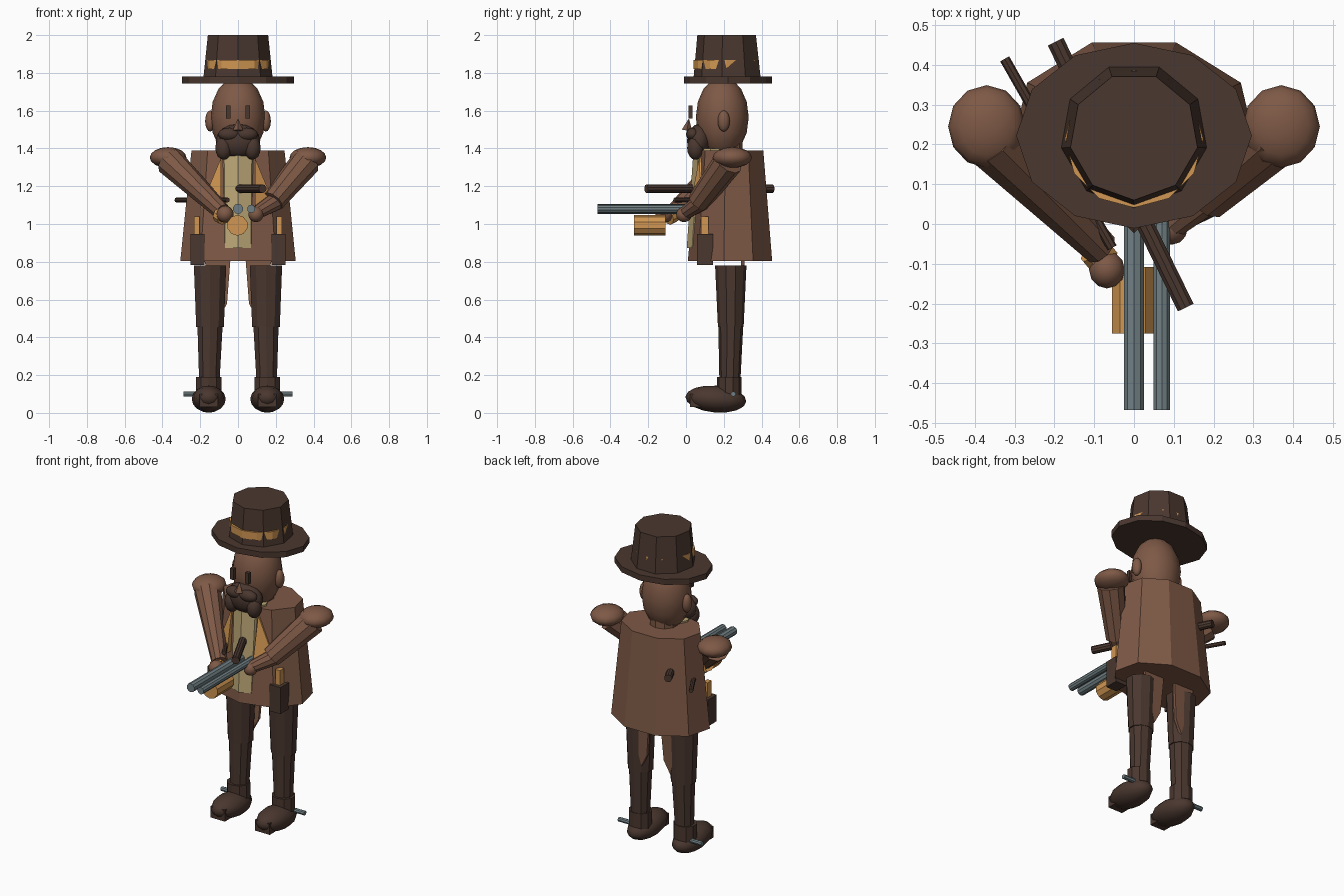
import bpy, bmesh, math
from mathutils import Vector, Matrix

if "Cube" in bpy.data.objects:
    bpy.data.objects.remove(bpy.data.objects["Cube"])


def colour(name, r, g, b):
    m = bpy.data.materials.new(name)
    lin = lambda c: ((c / 255 + 0.055) / 1.055) ** 2.4
    m.diffuse_color = (lin(r), lin(g), lin(b), 1)
    m.use_nodes = True
    m.node_tree.nodes["Principled BSDF"].inputs["Base Color"].default_value = m.diffuse_color
    return m


DARK = colour("dark brown", 74, 55, 47)
BROWN = colour("leather brown", 126, 89, 70)
GOLD = colour("golden tan", 208, 150, 82)
VEST = colour("pale khaki", 188, 167, 118)
STEEL = colour("steel grey", 112, 127, 131)


def finish(name, bm, mat, smooth=False):
    bmesh.ops.recalc_face_normals(bm, faces=bm.faces)
    for f in bm.faces:
        f.smooth = smooth
    me = bpy.data.meshes.new(name)
    bm.to_mesh(me)
    bm.free()
    me.materials.append(mat)
    ob = bpy.data.objects.new(name, me)
    bpy.context.collection.objects.link(ob)
    return ob


def loft(name, mat, n, rings):
    """Upright n-sided solid, one corner facing front; rings are (z, cy, rx, ry, cx)."""
    bm = bmesh.new()
    loops = []
    for z, cy, rx, ry, cx in rings:
        angles = [-math.pi / 2 + 2 * math.pi * i / n for i in range(n)]
        loops.append([bm.verts.new((cx + rx * math.cos(a), cy + ry * math.sin(a), z)) for a in angles])
    for lo, hi in zip(loops, loops[1:]):
        for i in range(n):
            bm.faces.new((lo[i], lo[(i + 1) % n], hi[(i + 1) % n], hi[i]))
    bm.faces.new(loops[0])
    bm.faces.new(loops[-1])
    return finish(name, bm, mat)


def rod(name, mat, p, q, r0, r1=None, n=10):
    p, q = Vector(p), Vector(q)
    d = q - p
    m = Matrix.Translation((p + q) / 2) @ d.to_track_quat('Z', 'Y').to_matrix().to_4x4()
    bm = bmesh.new()
    bmesh.ops.create_cone(bm, cap_ends=True, segments=n, radius1=r0,
                          radius2=r0 if r1 is None else r1, depth=d.length, matrix=m)
    return finish(name, bm, mat)


def ball(name, mat, c, r, tilt=0, n=12):
    bm = bmesh.new()
    m = Matrix.Translation(c) @ Matrix.Rotation(tilt, 4, 'X') @ Matrix.Diagonal((*r, 1))
    bmesh.ops.create_uvsphere(bm, u_segments=n, v_segments=8, radius=1, matrix=m)
    return finish(name, bm, mat, True)


def box(name, mat, c, size):
    bm = bmesh.new()
    bmesh.ops.create_cube(bm, size=1, matrix=Matrix.Translation(c) @ Matrix.Diagonal((*size, 1)))
    return finish(name, bm, mat)


def plate(name, mat, pts, thick):
    """Flat polygon given thickness towards the back."""
    bm = bmesh.new()
    f = bm.faces.new([bm.verts.new(p) for p in pts])
    ext = bmesh.ops.extrude_face_region(bm, geom=[f], use_keep_orig=True)
    bmesh.ops.translate(bm, vec=(0, thick, 0),
                        verts=[v for v in ext["geom"] if isinstance(v, bmesh.types.BMVert)])
    return finish(name, bm, mat)


# Hat
loft("hat_brim", DARK, 12, [(1.745, 0.222, 0.296, 0.233, 0), (1.78, 0.222, 0.296, 0.233, 0)])
loft("hat_crown", DARK, 9, [(1.775, 0.223, 0.186, 0.183, 0), (2.0, 0.22, 0.162, 0.16, 0)])
loft("hat_band", GOLD, 12, [(1.82, 0.214, 0.174, 0.173, 0), (1.868, 0.214, 0.174, 0.173, 0)])

# Head and face
ball("head", BROWN, (0, 0.192, 1.565), (0.145, 0.14, 0.215), n=16)
rod("neck", BROWN, (0, 0.215, 1.34), (0, 0.215, 1.43), 0.085)
rod("nose", BROWN, (0, 0.005, 1.495), (0, 0.015, 1.555), 0.028, 0.002, 4)
ball("beard", DARK, (0, 0.07, 1.44), (0.118, 0.065, 0.09))

# Coat and vest
loft("coat", BROWN, 9, [(0.805, 0.24, 0.31, 0.23, 0), (1.39, 0.24, 0.25, 0.18, 0)])
loft("vest", VEST, 8, [(0.872, 0.10, 0.097, 0.096, 0), (1.40, 0.13, 0.104, 0.09, 0)])

for s, side in ((-1, "left"), (1, "right")):
    # Face details
    ball(side + "_ear", BROWN, (s * 0.147, 0.2, 1.545), (0.027, 0.032, 0.056))
    box(side + "_eye", DARK, (s * 0.052, 0.024, 1.593), (0.024, 0.022, 0.07))
    ball(side + "_moustache_lobe", DARK, (s * 0.076, 0.05, 1.402), (0.044, 0.044, 0.062))
    ball(side + "_moustache", DARK, (s * 0.045, 0.035, 1.475), (0.06, 0.035, 0.035))
    # Lapel and coat tail
    plate(side + "_lapel", GOLD, [(s * 0.09, 0.07, 1.35), (s * 0.09, 0.02, 1.085), (s * 0.2, 0.08, 1.085)], 0.04)
    plate(side + "_coat_tail", BROWN, [(s * 0.04, 0.293, 0.815), (s * 0.18, 0.293, 0.815),
                                       (s * 0.1, 0.28, 0.5), (s * 0.058, 0.285, 0.58)], 0.018)
    # Shoulder
    ball(side + "_shoulder", BROWN, (s * 0.37, 0.245, 1.352), (0.097, 0.104, 0.055))
    # Holster and pistol grip
    box(side + "_holster", DARK, (s * 0.215, 0.1, 0.865), (0.075, 0.085, 0.165))
    box(side + "_pistol_grip", GOLD, (s * 0.218, 0.1, 0.985), (0.03, 0.04, 0.11))
    # Leg
    x = s * 0.148
    loft(side + "_thigh", DARK, 10, [(0.455, 0.237, 0.077, 0.068, x), (0.78, 0.237, 0.09, 0.083, x)])
    loft(side + "_shin", DARK, 10, [(0.15, 0.232, 0.056, 0.055, x - s * -0.004), (0.46, 0.237, 0.07, 0.066, x)])
    # Boot and spur
    x = s * 0.155
    loft(side + "_boot_cuff", DARK, 10, [(0.09, 0.228, 0.07, 0.065, x), (0.19, 0.228, 0.07, 0.065, x)])
    ball(side + "_boot", DARK, (x, 0.158, 0.073), (0.09, 0.162, 0.071), -0.08)
    box(side + "_boot_toe", DARK, (x, 0.06, 0.065), (0.1, 0.08, 0.07))
    rod(side + "_spur", STEEL, (s * 0.19, 0.25, 0.1), (s * 0.288, 0.25, 0.1), 0.014, n=8)

# Arms reaching in to the gun
rod("left_arm", BROWN, (-0.36, 0.215, 1.33), (-0.085, -0.06, 1.065), 0.078, 0.046)
rod("left_cuff", GOLD, (-0.1, -0.065, 1.05), (-0.075, -0.095, 1.035), 0.042)
ball("left_hand", BROWN, (-0.068, -0.115, 1.052), (0.045, 0.047, 0.045))
rod("right_arm", BROWN, (0.36, 0.225, 1.33), (0.185, 0.07, 1.12), 0.08, 0.062)
rod("right_forearm", BROWN, (0.2, 0.085, 1.12), (0.1, 0.0, 1.06), 0.05, 0.036)
ball("right_hand", BROWN, (0.095, -0.01, 1.05), (0.04, 0.042, 0.04))

# Double gun with fore-end
rod("main_barrel", STEEL, (0, -0.468, 1.08), (0, 0.06, 1.08), 0.027)
rod("side_barrel", STEEL, (0.07, -0.468, 1.08), (0.07, 0.06, 1.08), 0.022)
rod("fore_end", GOLD, (-0.003, -0.275, 0.993), (-0.003, -0.108, 0.993), 0.055)

# Rods passing through the coat
rod("long_rod", DARK, (0.13, -0.21, 1.187), (-0.197, 0.458, 1.187), 0.023)
rod("thin_rod", DARK, (-0.325, 0.415, 1.127), (-0.055, -0.06, 1.127), 0.013, n=8)
